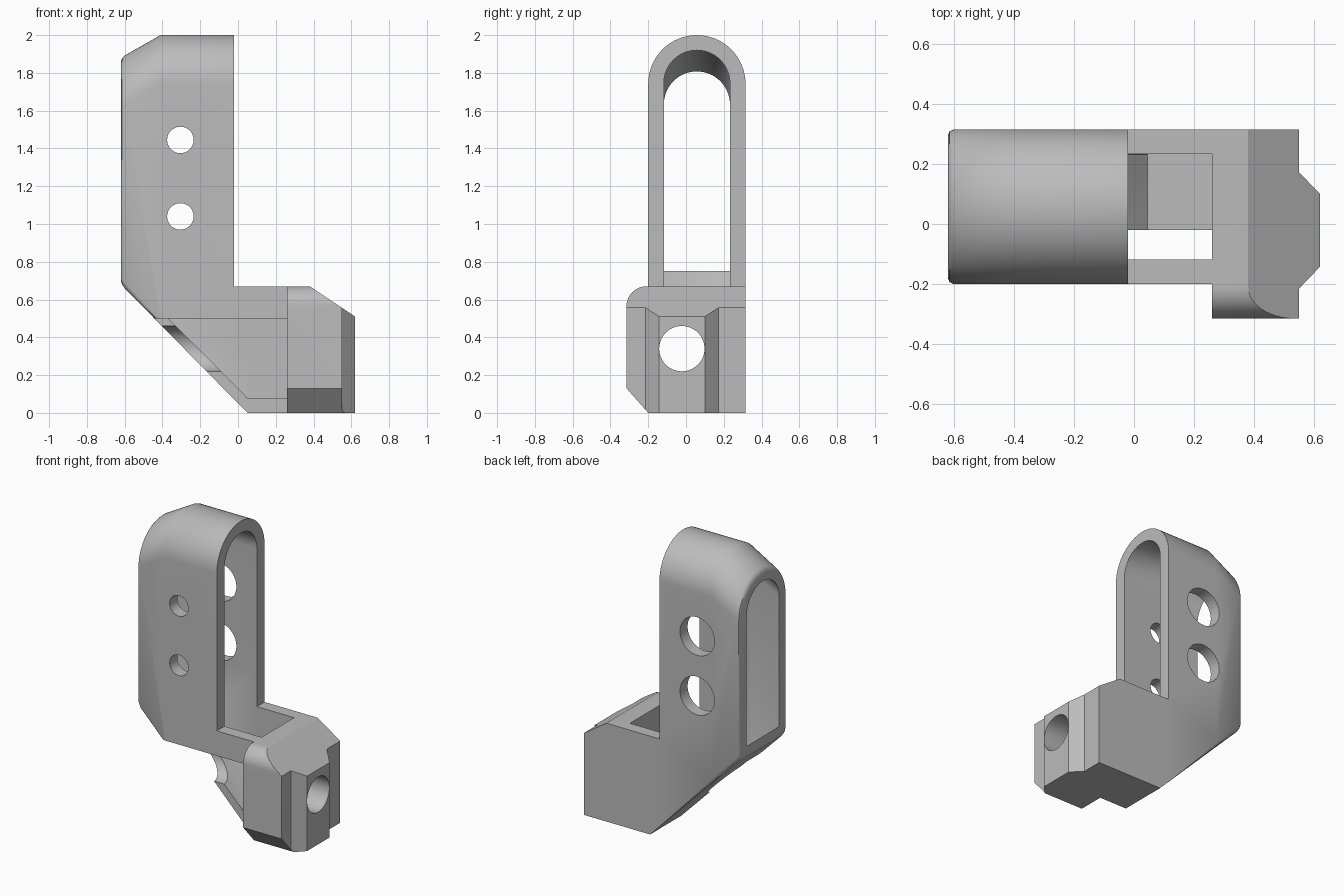
import bpy, bmesh, math

cube = bpy.data.objects.get("Cube")
if cube:
    bpy.data.objects.remove(cube, do_unlink=True)

grey = bpy.data.materials.new("grey_plastic")
grey.use_nodes = True
grey.diffuse_color = (0.5, 0.5, 0.5, 1)
grey.node_tree.nodes["Principled BSDF"].inputs["Base Color"].default_value = (0.5, 0.5, 0.5, 1)


def make_object(name, rings):
    """Skin a solid through matching closed rings of points."""
    bm = bmesh.new()
    loops = [[bm.verts.new(p) for p in ring] for ring in rings]
    n = len(loops[0])
    for a, b in zip(loops, loops[1:]):
        for i in range(n):
            j = (i + 1) % n
            bm.faces.new((a[i], a[j], b[j], b[i]))
    bm.faces.new(loops[0])
    bm.faces.new(loops[-1])
    bmesh.ops.recalc_face_normals(bm, faces=bm.faces)
    mesh = bpy.data.meshes.new(name)
    bm.to_mesh(mesh)
    bm.free()
    mesh.materials.append(grey)
    obj = bpy.data.objects.new(name, mesh)
    bpy.context.collection.objects.link(obj)
    return obj


def prism(name, axis, profile, lo, hi):
    """Extrude a 2D profile along x, y or z."""
    place = {"x": lambda p, d: (d, p[0], p[1]),
             "y": lambda p, d: (p[0], d, p[1]),
             "z": lambda p, d: (p[0], p[1], d)}[axis]
    return make_object(name, [[place(p, d) for p in profile] for d in (lo, hi)])


def rect(a0, a1, b0, b1):
    return [(a0, b0), (a1, b0), (a1, b1), (a0, b1)]


def circle(a, b, r, n=48):
    return [(a + r * math.cos(2 * math.pi * i / n), b + r * math.sin(2 * math.pi * i / n))
            for i in range(n)]


def arch_ring(x, top, bottom, w, f):
    """Upright arch outline, half width w, with lower corners eased by f."""
    yc, n = 0.0575, 32
    ring = [(x, yc + w * math.cos(math.pi * i / n), top - w + w * math.sin(math.pi * i / n))
            for i in range(n + 1)]
    ease = [(0, f), (0.3 * f, 0.3 * f), (f, 0)]
    ring += [(x, yc - w + a, bottom + b) for a, b in ease]
    ring += [(x, yc + w - a, bottom + b) for a, b in reversed(ease)]
    return ring


def combine(target, tool, operation):
    mod = target.modifiers.new("combine", "BOOLEAN")
    mod.operation = operation
    mod.solver = "EXACT"
    mod.object = tool
    bpy.context.view_layer.objects.active = target
    bpy.ops.object.modifier_apply(modifier=mod.name)
    bpy.data.objects.remove(tool, do_unlink=True)


# Tall arch with a sloping rear crown and a diagonal underside
W = 0.2575
bracket = make_object("arch_bracket", [
    arch_ring(-0.62, 1.86, 0.70, W - 0.02, 0.03),
    arch_ring(-0.614, 1.878, 0.68, W - 0.006, 0.03),
    arch_ring(-0.60, 1.892, 0.66, W, 0.03),
    arch_ring(-0.41, 2.0, 0.467, W, 0.03),
    arch_ring(-0.02, 2.0, 0.071, W, 0.002)])

# Lower housing between arch and end block
housing = prism("housing", "y",
                [(-0.02, 0.071), (0.05, 0), (0.3, 0), (0.3, 0.67), (-0.02, 0.67)], -0.2, 0.315)

# End block: rounded upper corner, chamfered lower corner
corner = [(-0.21 - 0.105 * math.sin(t * math.pi / 24), 0.565 + 0.105 * math.cos(t * math.pi / 24))
          for t in range(13)]
block = prism("end_block", "x",
              [(-0.2, 0), (0.315, 0), (0.315, 0.67)] + corner + [(-0.315, 0.13)], 0.26, 0.7)
plan = prism("block_plan", "z",
             [(0.2, -0.4), (0.55, -0.4), (0.55, -0.215), (0.62, -0.142), (0.62, 0.1),
              (0.55, 0.172), (0.55, 0.4), (0.2, 0.4)], -0.1, 0.8)
slope = prism("block_slope", "y",
              [(0.2, -0.1), (0.7, -0.1), (0.7, 0.457), (0.38, 0.67), (0.37, 0.8), (0.2, 0.8)],
              -0.5, 0.5)
combine(block, plan, "INTERSECT")
combine(block, slope, "INTERSECT")
combine(bracket, housing, "UNION")
combine(bracket, block, "UNION")

# Arched slot running through the bracket
S = 0.175
slot = make_object("slot", [
    arch_ring(-0.7, 1.765, 0.83, S, 0.001),
    arch_ring(-0.41, 1.92, 0.54, S, 0.001),
    arch_ring(0.05, 1.92, 0.08, S, 0.001)])
cutters = [
    slot,
    prism("hollow", "z", rect(-0.02, 0.26, 0.0575 - S, 0.0575 + S), 0.3, 0.9),
    prism("hollow_base", "z", rect(0.045, 0.26, 0.0575 - S, 0.0575 + S), 0.08, 0.5),
    # open front of the lower housing
    prism("front_opening", "y", rect(-0.8, 0.26, -0.2, 0.5), -0.5, -0.02),
    # lengthwise bore
    prism("bore", "x", circle(-0.022, 0.34, 0.12), -0.9, 0.9)]

# Small front holes and larger back holes
for z in (1.04, 1.445):
    cutters.append(prism("front_hole", "y", circle(-0.305, z, 0.07), -0.4, 0.0))
    cutters.append(prism("back_hole", "y", circle(-0.305, z, 0.13), 0.1, 0.5))
for cutter in cutters:
    combine(bracket, cutter, "DIFFERENCE")

bpy.ops.object.select_all(action="DESELECT")
bracket.select_set(True)
bpy.context.view_layer.objects.active = bracket
bpy.ops.object.shade_smooth_by_angle(angle=math.radians(32))
